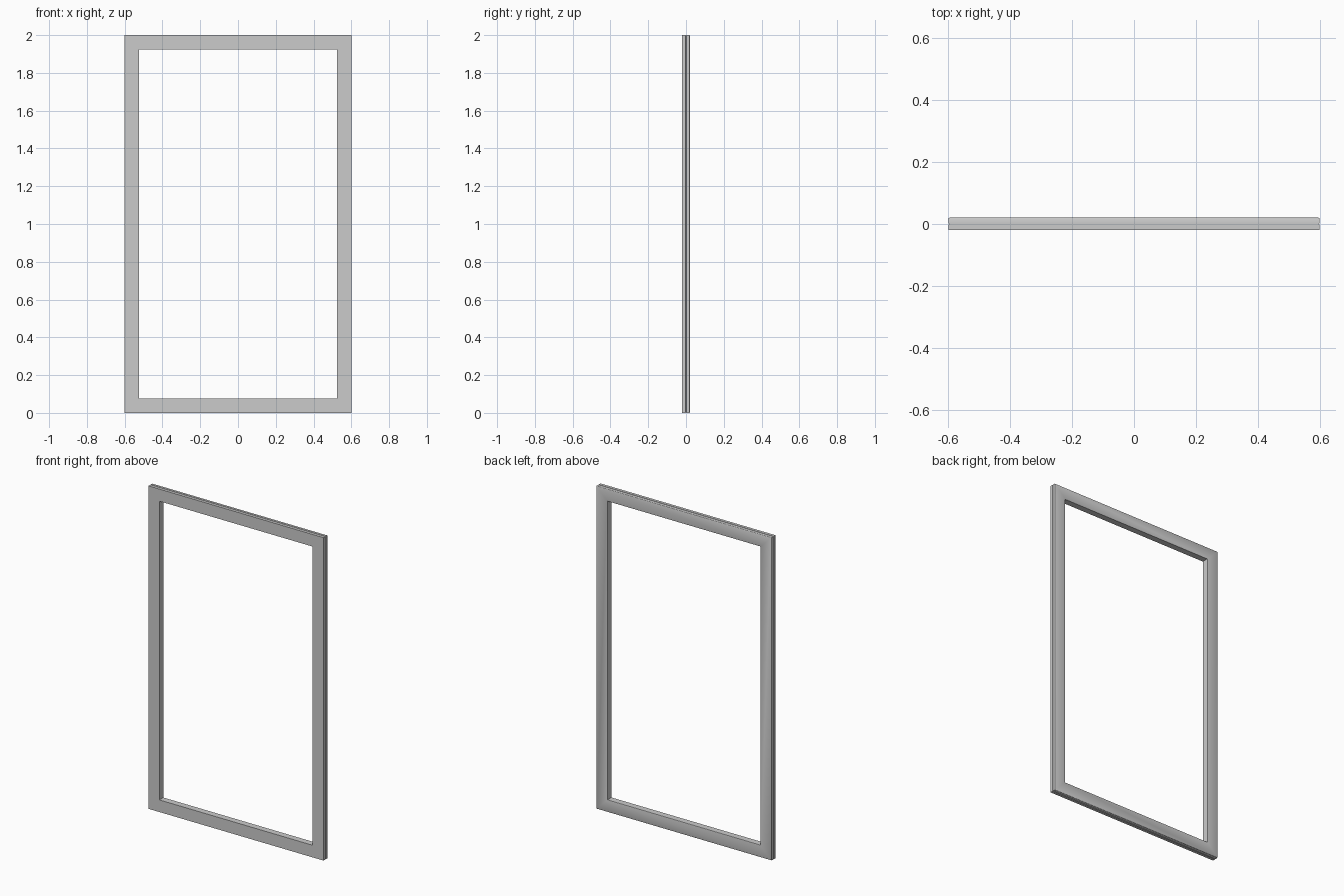
import bpy, bmesh, math

if "Cube" in bpy.data.objects:
    bpy.data.objects.remove(bpy.data.objects["Cube"])

W, H = 0.6, 2.0          # half width, height

# Cross-section: (inset from outer edge, y), sharp front, softened back, seam on the outer side
profile = [
    (0.0, -0.02), (0.0, -0.002), (0.002, -0.001), (0.002, 0.001), (0.0, 0.002),
    (0.0, 0.017), (0.0015, 0.0195), (0.005, 0.021),
    (0.072, 0.021), (0.075, 0.019),
    (0.075, -0.02),
]

# Sweep the section round the rectangle with mitred corners
bm = bmesh.new()
rings = []
for sx, top in ((-1, 0), (1, 0), (1, 1), (-1, 1)):
    rings.append([bm.verts.new((sx * (W - d), y, H - d if top else d)) for d, y in profile])
n = len(profile)
for i in range(4):
    a, b = rings[i], rings[(i + 1) % 4]
    for j in range(n):
        k = (j + 1) % n
        bm.faces.new((a[j], b[j], b[k], a[k]))
bmesh.ops.recalc_face_normals(bm, faces=bm.faces)

mesh = bpy.data.meshes.new("frame")
bm.to_mesh(mesh)
bm.free()
frame = bpy.data.objects.new("frame", mesh)
bpy.context.collection.objects.link(frame)

# Soft back edge, crisp front and corners
bpy.context.view_layer.objects.active = frame
frame.select_set(True)
bpy.ops.object.shade_smooth_by_angle(angle=math.radians(40))
